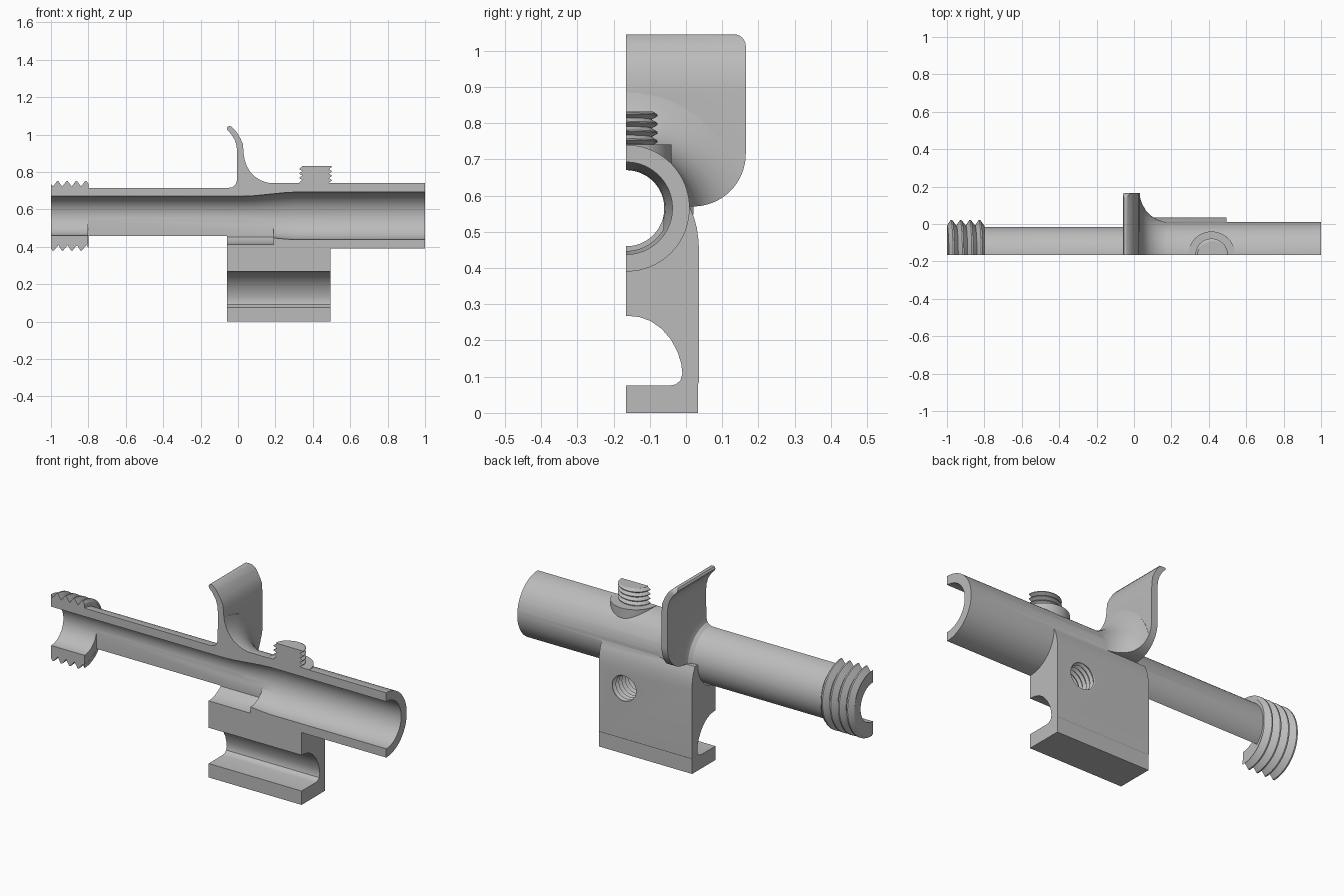
import bpy, bmesh
from math import sin, cos, pi

cube = bpy.data.objects.get("Cube")
if cube:
    bpy.data.objects.remove(cube, do_unlink=True)

CUT = -0.165          # section plane, also the y of the tube axis
AXIS_Z = 0.565        # height of the tube axis

steel = bpy.data.materials.new("grey_steel")
steel.use_nodes = True
steel.diffuse_color = (0.5, 0.5, 0.5, 1)
steel.node_tree.nodes["Principled BSDF"].inputs["Base Color"].default_value = (0.5, 0.5, 0.5, 1)


def place(axis, u, a, b):
    return {"X": (u, a, b), "Y": (a, u, b), "Z": (a, b, u)}[axis]


def solid(name, rings):
    """Closed solid skinned through equal rings of points."""
    bm = bmesh.new()
    loops = [[bm.verts.new(p) for p in ring] for ring in rings]
    n = len(loops[0])
    for low, high in zip(loops, loops[1:]):
        for i in range(n):
            j = (i + 1) % n
            bm.faces.new((low[i], low[j], high[j], high[i]))
    bm.faces.new(loops[0])
    bm.faces.new(loops[-1])
    bmesh.ops.recalc_face_normals(bm, faces=bm.faces)
    mesh = bpy.data.meshes.new(name)
    bm.to_mesh(mesh)
    bm.free()
    mesh.materials.append(steel)
    obj = bpy.data.objects.new(name, mesh)
    bpy.context.collection.objects.link(obj)
    return obj


def prism(name, axis, outline, lo, hi):
    return solid(name, [[place(axis, u, a, b) for a, b in outline] for u in (lo, hi)])


def lathe(name, axis, centre, profile, shear=(0, 0), sides=72):
    """Turn (position, radius) pairs round an axis; shear leans the rings like a helix."""
    rings = []
    for u, r in profile:
        ring = []
        for i in range(sides):
            t = 2 * pi * (i + 0.5) / sides
            da, db = r * cos(t), r * sin(t)
            ring.append(place(axis, u + shear[0] * da + shear[1] * db,
                              centre[0] + da, centre[1] + db))
        rings.append(ring)
    return solid(name, rings)


def combine(obj, tool, operation):
    mod = obj.modifiers.new(operation.lower(), "BOOLEAN")
    mod.operation, mod.object, mod.solver = operation, tool, "EXACT"
    bpy.context.view_layer.objects.active = obj
    bpy.ops.object.modifier_apply(modifier=mod.name)
    bpy.data.objects.remove(tool, do_unlink=True)
    return obj


def thread(name, axis, centre, lo, hi, root, crest, pitch):
    """Leaning ridges trimmed square at both ends."""
    count = int((hi - lo) / pitch) + 3
    profile = []
    for i in range(count):
        u = lo - pitch + i * pitch
        profile += [(u, root), (u + pitch * 0.4, crest), (u + pitch * 0.55, crest)]
    profile.append((lo + (count - 1) * pitch, root))
    lean = pitch / (4 * crest)
    rod = lathe(name, axis, centre, profile, (0, lean) if axis == "X" else (lean, 0))
    a, b = centre
    square = [(a - 1, b - 1), (a + 1, b - 1), (a + 1, b + 1), (a - 1, b + 1)]
    return combine(rod, prism("trim", axis, square, lo, hi), "INTERSECT")


def arc(cx, cy, r, start, end, steps=12):
    return [(cx + r * cos(start + (end - start) * i / steps),
             cy + r * sin(start + (end - start) * i / steps)) for i in range(steps + 1)]


centre = (CUT, AXIS_Z)

# stepped outer tube
body = lathe("sectioned_tube_body", "X", centre,
             [(-0.99, 0.15), (0.02, 0.15), (0.02, 0.175), (1, 0.175)])

# mounting block
block = [(-0.4, 0), (0.033, 0), (0.033, 0.08), (0.036, 0.085), (0.036, 0.45), (0.034, 0.48),
         (0.03, 0.51), (0.022, 0.54), (0.009, 0.57), (-0.34, 0.57), (-0.4, 0.5)]
combine(body, prism("mounting_block", "X", block, -0.06, 0.495), "UNION")

# curved guard plate with a flared foot round the tube
side = [(-0.005, 0.5), (0.031, 0.5), (0.031, 0.89), (0.026, 0.95), (0.01, 0.985),
        (-0.012, 1.02), (-0.033, 1.041), (-0.043, 1.045), (-0.054, 1.043), (-0.06, 1.033),
        (-0.056, 1.022), (-0.035, 1.0), (-0.017, 0.97), (-0.008, 0.94), (-0.005, 0.91)]
guard = prism("guard_plate", "Y", side, -0.5, 0.3)
flare = [(-0.05, 0.13), (-0.05, 0.15), (-0.03, 0.153), (-0.013, 0.167), (-0.006, 0.19),
         (-0.0045, 0.32), (0.032, 0.32), (0.037, 0.295), (0.047, 0.267), (0.064, 0.237),
         (0.088, 0.211), (0.12, 0.191), (0.15, 0.18), (0.18, 0.174), (0.18, 0.13)]
combine(guard, lathe("guard_foot", "X", centre, flare), "UNION")
outline = ([(-0.6, 0.57), (-0.6, 1.045)] + arc(0.133, 1.013, 0.032, pi / 2, 0, 6)
           + arc(0.02, 0.715, 0.145, 0, -pi / 2, 16))
combine(guard, prism("guard_outline", "X", outline, -0.3, 0.4), "INTERSECT")
combine(body, guard, "UNION")

# round boss and threaded post on top
post = (0.415, CUT)
combine(body, lathe("post_boss", "Z", post, [(0.6, 0.125), (0.741, 0.125)]), "UNION")
combine(body, thread("threaded_post", "Z", post, 0.69, 0.832, 0.07, 0.087, 0.024), "UNION")

# threaded collar at the narrow end
combine(body, thread("threaded_collar", "X", centre, -1, -0.8, 0.156, 0.186, 0.05), "UNION")

# tapered bore
bore = [(-1.1, 0.105), (0.03, 0.105), (0.09, 0.108), (0.25, 0.124), (0.31, 0.1275), (1.1, 0.1275)]
combine(body, lathe("bore", "X", centre, bore), "DIFFERENCE")

# open slot under the narrow tube
slot = [(CUT + 0.103, AXIS_Z), (CUT - 0.103, AXIS_Z)] + [
    (CUT + y, AXIS_Z + z) for y, z in arc(0, 0, 0.152, -2.316, -0.826)]
combine(body, prism("slot", "X", slot, -0.801, 0.19), "DIFFERENCE")

# lower channel through the block
channel = [(-0.6, 0.075), (-0.045, 0.075), (-0.028, 0.079), (-0.015, 0.09), (-0.01, 0.108),
           (-0.013, 0.135), (-0.023, 0.168), (-0.042, 0.203), (-0.067, 0.232),
           (-0.098, 0.254), (-0.13, 0.265), (-0.165, 0.268), (-0.6, 0.268)]
combine(body, prism("channel", "X", channel, -0.2, 0.7), "DIFFERENCE")

# threaded cross hole
combine(body, thread("cross_hole", "Y", (0.34, 0.355), -0.3, 0.1, 0.065, 0.079, 0.026), "DIFFERENCE")

# lengthwise section
half = [(-2, -1), (2, -1), (2, 2), (-2, 2)]
combine(body, prism("section_half", "Y", half, -2, CUT), "DIFFERENCE")

bpy.ops.object.select_all(action="DESELECT")
body.select_set(True)
bpy.context.view_layer.objects.active = body
bpy.ops.object.shade_smooth_by_angle(angle=0.5)
